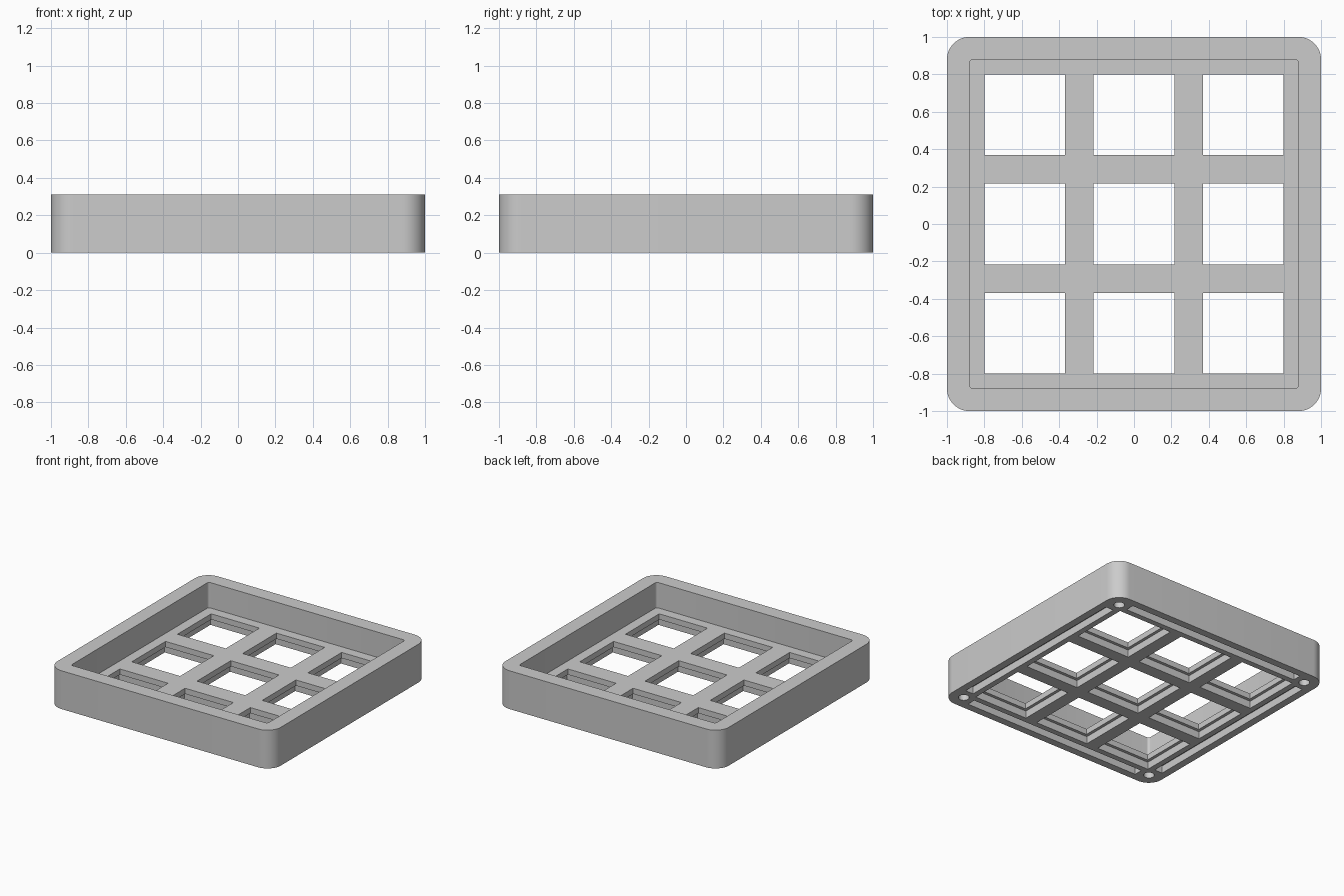
import bpy, bmesh, math

HEIGHT, FLOOR = 0.31, 0.105
PITCH, OPENING, POCKET, LIP = 0.584, 0.432, 0.48, 0.046
SCREW, GROOVE = 0.886, 0.905

cube = bpy.data.objects.get("Cube")
if cube:
    bpy.data.objects.remove(cube, do_unlink=True)

grey = bpy.data.materials.new("light grey plastic")
grey.use_nodes = True
color = (0.6, 0.6, 0.6, 1)
grey.diffuse_color = color
grey.node_tree.nodes["Principled BSDF"].inputs["Base Color"].default_value = color


def prism(name, center, size, z0, z1, radius=0.0, steps=12):
    """Upright block with optionally rounded corners."""
    hx, hy = size[0] / 2 - radius, size[1] / 2 - radius
    outline = []
    for i, (sx, sy) in enumerate([(1, 1), (-1, 1), (-1, -1), (1, -1)]):
        for k in range(steps + 1 if radius else 1):
            a = math.pi / 2 * (i + k / steps)
            outline.append((center[0] + sx * hx + radius * math.cos(a),
                            center[1] + sy * hy + radius * math.sin(a), z0))
    bm = bmesh.new()
    face = bm.faces.new([bm.verts.new(p) for p in outline])
    top = bmesh.ops.extrude_face_region(bm, geom=[face])["geom"]
    moved = [v for v in top if isinstance(v, bmesh.types.BMVert)]
    bmesh.ops.translate(bm, verts=moved, vec=(0, 0, z1 - z0))
    bmesh.ops.recalc_face_normals(bm, faces=bm.faces)
    mesh = bpy.data.meshes.new(name)
    bm.to_mesh(mesh)
    bm.free()
    mesh.materials.append(grey)
    obj = bpy.data.objects.new(name, mesh)
    bpy.context.collection.objects.link(obj)
    return obj


def cut(target, cutter):
    """Subtract the cutter from the target and discard it."""
    cutter.hide_render = True
    bpy.context.view_layer.objects.active = target
    mod = target.modifiers.new("cut", 'BOOLEAN')
    mod.operation, mod.solver, mod.object = 'DIFFERENCE', 'EXACT', cutter
    bpy.ops.object.modifier_apply(modifier=mod.name)
    bpy.data.objects.remove(cutter, do_unlink=True)


# Outer tray with its open cavity
case = prism("grid_tray", (0, 0), (2, 2), 0, HEIGHT, 0.12)
cut(case, prism("cavity", (0, 0), (1.76, 1.76), FLOOR, 1, 0.02, 4))

# Square openings, each with a wider pocket underneath
for x in (-PITCH, 0, PITCH):
    for y in (-PITCH, 0, PITCH):
        cut(case, prism("pocket", (x, y), (POCKET, POCKET), -0.1, FLOOR - LIP))
        cut(case, prism("opening", (x, y), (OPENING, OPENING), -0.2, FLOOR + 0.1))

# Underside: blind corner screw holes and a groove along each side
for s in (-1, 1):
    for t in (-1, 1):
        cut(case, prism("screw_hole", (s * SCREW, t * SCREW), (0.08, 0.08),
                        -0.1, 0.09, 0.0399, 6))
    cut(case, prism("groove", (s * GROOVE, 0), (0.07, 1.6), -0.1, 0.06))
    cut(case, prism("groove", (0, s * GROOVE), (1.6, 0.07), -0.1, 0.06))

# Smooth the rounded corners, keep edges crisp
bpy.ops.object.select_all(action='DESELECT')
case.select_set(True)
bpy.context.view_layer.objects.active = case
bpy.ops.object.shade_smooth_by_angle(angle=math.radians(30))
